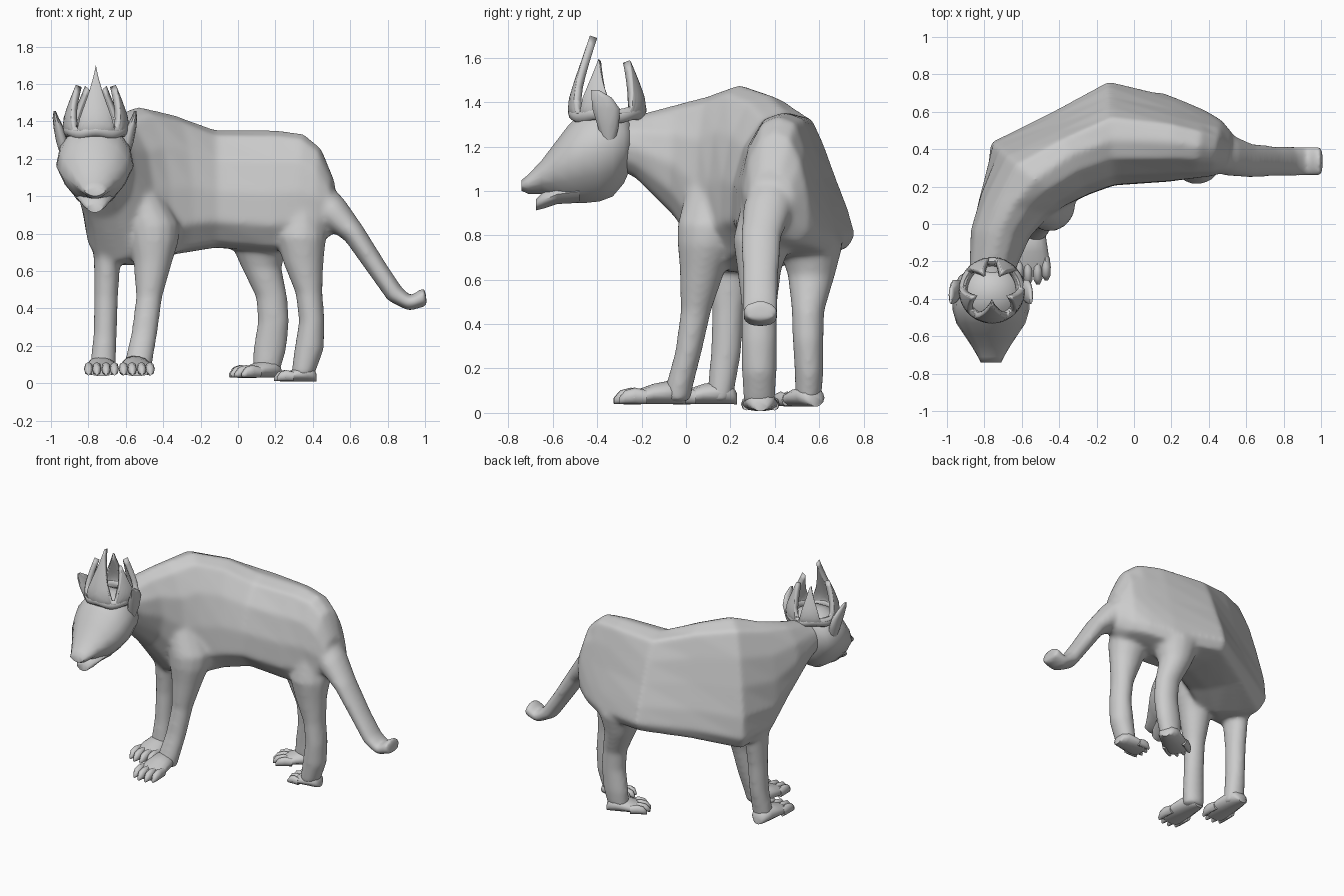
import bpy, bmesh, math
from mathutils import Vector as V

if "Cube" in bpy.data.objects:
    bpy.data.objects.remove(bpy.data.objects["Cube"])

SIDES = 14
body_parts = []


def finish(name, bm, angle=60):
    bmesh.ops.recalc_face_normals(bm, faces=bm.faces)
    me = bpy.data.meshes.new(name)
    bm.to_mesh(me)
    bm.free()
    ob = bpy.data.objects.new(name, me)
    bpy.context.collection.objects.link(ob)
    bpy.ops.object.select_all(action='DESELECT')
    ob.select_set(True)
    bpy.context.view_layer.objects.active = ob
    bpy.ops.object.shade_smooth_by_angle(angle=math.radians(angle))
    return ob


def loft(name, rings, angle=60):
    bm = bmesh.new()
    vs = [[bm.verts.new(p) for p in r] for r in rings]
    n = len(rings[0])
    for a, b in zip(vs, vs[1:]):
        for i in range(n):
            bm.faces.new((a[i], a[(i + 1) % n], b[(i + 1) % n], b[i]))
    bm.faces.new(vs[0])
    bm.faces.new(vs[-1])
    return finish(name, bm, angle)


def oval(c, u, v, n=SIDES):
    return [V(c) + V(u) * math.cos(2 * math.pi * i / n) + V(v) * math.sin(2 * math.pi * i / n)
            for i in range(n)]


def leg(name, rows):
    body_parts.append(loft(name, [oval((x, y, z), (a, 0, 0), (0, b, 0)) for x, y, z, a, b in rows]))


# Foot: low wedge with four toes, from heel point along a heading
def foot(name, x, y, z, heading, length, half, h):
    f = V((math.cos(heading), math.sin(heading), 0))
    s = V((-f.y, f.x, 0))
    o = V((x, y, z))
    rows = [(0, .35, .45), (.06, .62, .8), (.2, .8, 1.0), (.45, .9, .85), (.72, 1.0, .55), (.85, .8, .4)]
    loft(name, [oval(o + f * t * length + V((0, 0, k * h / 2)), s * half * w, V((0, 0, k * h / 2)))
                for t, w, k in rows])
    for i, d in enumerate((-.75, -.27, .27, .75)):
        reach = length * (1 - .13 * abs(d))
        rings = []
        for t, w, k in ((.6, .22, .55), (.78, .27, .66), (.93, .25, .55), (1.02, .1, .25)):
            c = o + f * t * reach + s * d * half + V((0, 0, .003 + k * h / 2))
            rings.append(oval(c, s * half * w, V((0, 0, k * h / 2)), 8))
        loft(f"{name}_toe_{i + 1}", rings)


# Torso: bent loft, narrow back and wide outer flank
SECT = [(1, .12), (.9, .3), (.72, .53), (.56, .75), (.38, .95), (0, 1), (-.42, .95),
        (-.78, .75), (-.98, .48), (-1, .22), (-.65, .04), (-.1, 0), (.45, 0), (.88, .02)]
# x, y, outward angle, outer width, inner width, bottom z, top z, section blend
stations = [
    (-.76, -.32, 180, .12, .12, 1.10, 1.33, 0),
    (-.755, -.23, 180, .125, .13, 1.06, 1.34, 0),
    (-.72, -.05, 175, .16, .17, .88, 1.39, .1),
    (-.65, .10, 165, .20, .21, .65, 1.43, .4),
    (-.53, .24, 140, .325, .22, .63, 1.48, .85),
    (-.34, .37, 115, .25, .235, .69, 1.435, 1),
    (-.12, .45, 93, .315, .245, .725, 1.355, 1),
    (.20, .44, 86, .24, .215, .70, 1.355, 1),
    (.35, .415, 82, .205, .175, .735, 1.335, .9),
    (.44, .395, 80, .18, .145, .755, 1.26, .6),
    (.51, .375, 80, .11, .10, .80, 1.09, 0),
]
rings = []
for x, y, a, wo, wi, lo, hi, k in stations:
    d = V((math.cos(math.radians(a)), math.sin(math.radians(a)), 0))
    ring = []
    for u, t in SECT:
        e = math.sqrt(max(0, 1 - (2 * t - 1) ** 2)) * (1 if u > 0 else -1)
        uu = u * k + e * (1 - k)
        ring.append(V((x, y, lo + (hi - lo) * t)) + d * uu * (wo if uu > 0 else wi))
    rings.append(ring)
body_parts.append(loft("body", rings))

# Tail: flattened tube sweeping down to an upturned blunt end
tail = [(.38, .40, 1.07, .08, .09), (.50, .37, .92, .093, .115), (.62, .34, .80, .062, .093),
        (.75, .335, .605, .054, .083), (.84, .335, .475, .052, .083), (.92, .335, .425, .041, .083),
        (.98, .335, .455, .05, .083)]
rings = []
for i, (x, y, z, t, w) in enumerate(tail):
    a, b = tail[max(i - 1, 0)], tail[min(i + 1, len(tail) - 1)]
    d = V((b[0] - a[0], 0, b[2] - a[2])).normalized()
    if i == len(tail) - 1:
        d = V((1, 0, .1)).normalized()
    rings.append(oval((x, y, z), V((-d.z, 0, d.x)) * t, (0, w, 0)))
rings.append([p + V((.026, 0, .005)) for p in rings[-1]])
body_parts.append(loft("tail", rings))

# Legs
leg("front_leg_inner", [(-.60, .22, 1.25, .06, .07), (-.54, .16, 1.05, .12, .15),
    (-.455, .12, .85, .145, .16), (-.45, .10, .76, .135, .14),
    (-.455, .075, .65, .105, .105), (-.475, .045, .46, .071, .07), (-.50, .01, .27, .071, .061),
    (-.53, -.03, .12, .076, .063), (-.54, -.04, .05, .072, .06)])
leg("front_leg_outer", [(-.66, .21, 1.0, .08, .10), (-.69, .205, .80, .10, .14),
    (-.70, .195, .65, .071, .098), (-.705, .19, .46, .065, .073), (-.71, .18, .27, .063, .07),
    (-.72, .16, .12, .07, .063), (-.725, .15, .05, .07, .06)])
leg("rear_leg_outer", [(.14, .50, .95, .12, .08), (.115, .56, .76, .16, .15),
    (.125, .565, .62, .108, .108), (.18, .55, .46, .085, .075), (.19, .55, .33, .085, .071),
    (.17, .555, .18, .09, .066), (.15, .55, .05, .072, .058)])
leg("rear_leg_inner", [(.33, .42, 1.15, .07, .06), (.33, .385, .97, .12, .13),
    (.335, .345, .78, .138, .135),
    (.35, .33, .64, .108, .10), (.38, .33, .48, .073, .081), (.395, .33, .33, .07, .081),
    (.38, .33, .18, .08, .08), (.345, .33, .04, .063, .072)])

# Blend torso, tail and legs into one continuous skin
bpy.ops.object.select_all(action='DESELECT')
for ob in body_parts:
    ob.select_set(True)
body = body_parts[0]
bpy.context.view_layer.objects.active = body
bpy.ops.object.join()
m = body.modifiers.new("blend", 'REMESH')
m.mode = 'VOXEL'
m.voxel_size = .012
m.use_smooth_shade = True
m = body.modifiers.new("soften", 'SMOOTH')
m.factor = .5
m.iterations = 22

# Feet
foot("front_foot_inner", -.55, .0, .038, math.radians(-88), .33, .095, .11)
foot("front_foot_outer", -.73, .23, .038, math.radians(-90), .34, .092, .11)
foot("rear_foot_outer", .22, .585, .028, math.radians(-150), .29, .088, .10)
foot("rear_foot_inner", .42, .335, .008, math.radians(180), .23, .085, .09)

# Head: egg sections tapering to the snout
HX = -.765


def face(name, rows, pinch):
    rings = []
    for y, lo, hi, w in rows:
        r = []
        for i in range(SIDES):
            a = 2 * math.pi * i / SIDES
            s = math.sin(a)
            ww = w * (1 - pinch * max(0, -s))
            r.append((HX + ww * math.cos(a), y, (lo + hi) / 2 + (hi - lo) / 2 * s))
        rings.append(r)
    loft(name, rings)


face("head", [(-.245, 1.11, 1.32, .12), (-.28, 1.03, 1.36, .17), (-.33, .97, 1.385, .195),
              (-.39, .947, 1.39, .207),
              (-.46, .94, 1.37, .205), (-.53, .945, 1.30, .185), (-.59, .965, 1.22, .145),
              (-.65, .985, 1.14, .105), (-.71, .985, 1.075, .07), (-.74, 1.0, 1.05, .055)], .3)
face("lower_jaw", [(-.48, .945, 1.05, .11), (-.58, .94, 1.03, .09), (-.64, .92, 1.0, .07),
                   (-.675, .912, .965, .045)], .2)

# Ears
for name, s in (("ear_left", -1), ("ear_right", 1)):
    loft(name, [oval((HX + s * dx, y, z), (a, 0, 0), (0, b, 0), 10) for dx, y, z, a, b in (
        (.155, -.35, 1.22, .03, .03), (.175, -.35, 1.29, .032, .05),
        (.195, -.36, 1.37, .027, .065), (.21, -.38, 1.42, .016, .048),
        (.215, -.41, 1.455, .006, .018))])

# Crown: curved wall whose top edge rises into inward-leaning spikes
CX, CY, N, LEVELS = -.76, -.355, 72, 8
spikes = [(-90, 34, .355), (-20, 25, .25), (200, 25, .25), (62, 24, .26), (118, 24, .26)]
prof = [(1.32, .16), (1.36, .178), (1.42, .172), (1.50, .147), (1.60, .112), (1.70, .078)]


def radius(z):
    for (a, ra), (b, rb) in zip(prof, prof[1:]):
        if z <= b:
            return ra + (rb - ra) * (z - a) / (b - a)
    return prof[-1][1]


bm = bmesh.new()
cols = []
for i in range(N):
    deg = 360 * i / N - 90
    top = 1.355
    for a, w, h in spikes:
        d = abs((deg - a + 180) % 360 - 180)
        if d < w:
            top = max(top, 1.345 + h * (1 - d / w) ** .75)
    c, s = math.cos(math.radians(deg)), math.sin(math.radians(deg))
    zs = [1.32 + (top - 1.32) * j / LEVELS for j in range(LEVELS + 1)]
    cols.append([bm.verts.new((CX + radius(z) * c, CY + radius(z) * s, z)) for z in zs])
for i in range(N):
    a, b = cols[i], cols[(i + 1) % N]
    for j in range(LEVELS):
        bm.faces.new((a[j], b[j], b[j + 1], a[j + 1]))
crown = finish("crown_spikes", bm, 50)
m = crown.modifiers.new("thickness", 'SOLIDIFY')
m.thickness = .035
m.offset = -1

# Crown band with gently scalloped edge
rings = []
bm = bmesh.new()
for i in range(48):
    a = 2 * math.pi * i / 48
    zc = 1.345 + .008 * math.cos(5 * (a + math.pi / 2))
    d = V((math.cos(a), math.sin(a), 0))
    rings.append([bm.verts.new(p) for p in
                  oval(V((CX, CY, zc)) + d * .155, d * .022, (0, 0, .032), 8)])
for i in range(48):
    a, b = rings[i], rings[(i + 1) % 48]
    for j in range(8):
        bm.faces.new((a[j], a[(j + 1) % 8], b[(j + 1) % 8], b[j]))
finish("crown_band", bm)
